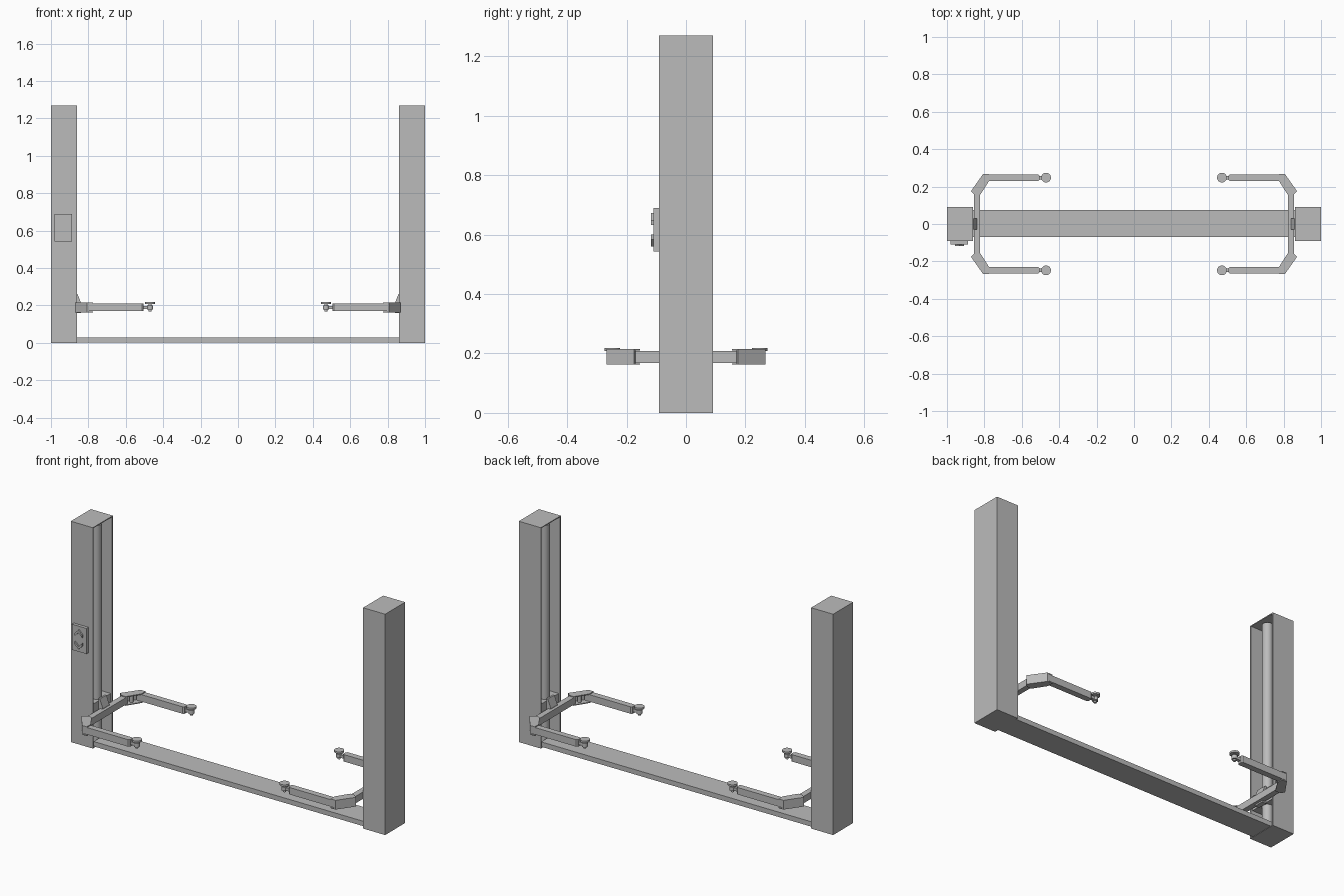
import bpy, bmesh, math

if "Cube" in bpy.data.objects:
    bpy.data.objects.remove(bpy.data.objects["Cube"])

grey = bpy.data.materials.new("steel grey")
grey.diffuse_color = (0.5, 0.5, 0.5, 1)
grey.use_nodes = True
grey.node_tree.nodes["Principled BSDF"].inputs["Base Color"].default_value = grey.diffuse_color


def finish(name, bm):
    bmesh.ops.recalc_face_normals(bm, faces=bm.faces)
    me = bpy.data.meshes.new(name)
    bm.to_mesh(me)
    bm.free()
    me.materials.append(grey)
    ob = bpy.data.objects.new(name, me)
    bpy.context.collection.objects.link(ob)
    return ob


def prism(name, pts, lo, hi, axis="z"):
    """Extrude an outline: (x, y) along z, or (x, z) along y."""
    bm = bmesh.new()
    put = (lambda a, b, c: (a, b, c)) if axis == "z" else (lambda a, b, c: (a, c, b))
    face = bm.faces.new([bm.verts.new(put(a, b, lo)) for a, b in pts])
    up = bmesh.ops.extrude_face_region(bm, geom=[face])["geom"]
    shift = (0, 0, hi - lo) if axis == "z" else (0, hi - lo, 0)
    bmesh.ops.translate(bm, vec=shift, verts=[v for v in up if isinstance(v, bmesh.types.BMVert)])
    return finish(name, bm)


def box(name, x0, x1, y0, y1, z0, z1):
    return prism(name, [(x0, y0), (x1, y0), (x1, y1), (x0, y1)], z0, z1)


def rod(name, x, y, r, z0, z1, n=32):
    bm = bmesh.new()
    bmesh.ops.create_cone(bm, cap_ends=True, segments=n, radius1=r, radius2=r, depth=z1 - z0)
    bmesh.ops.translate(bm, vec=(x, y, (z0 + z1) / 2), verts=bm.verts)
    for f in bm.faces:
        f.smooth = len(f.verts) == 4
    for e in bm.edges:
        e.smooth = all(f.smooth for f in e.link_faces)
    return finish(name, bm)


def flip(pts, sx, sy):
    return [(x * sx, y * sy) for x, y in pts]


# floor beam joining the posts
box("floor_beam", -0.87, 0.87, -0.07, 0.075, 0.002, 0.03)

for sx, side in ((-1, "left"), (1, "right")):
    # post: channel open toward the middle, capped at both ends
    t = 0.006
    channel = [(0.86, -0.091), (1, -0.091), (1, 0.091), (0.86, 0.091),
               (0.86, 0.091 - t), (1 - t, 0.091 - t), (1 - t, t - 0.091), (0.86, t - 0.091)]
    prism(side + "_post", flip(channel, sx, 1), 0, 1.27)
    for part, z in (("post_cap", 1.265), ("post_foot", 0)):
        box(f"{side}_{part}", 0.86 * sx, sx, -0.091, 0.091, z, z + 0.005)

    # lifting cylinder and sliding carriage
    rod(side + "_lift_cylinder", 0.9 * sx, 0, 0.028, 0.005, 1.25)
    box(side + "_carriage", 0.866 * sx, 0.96 * sx, -0.08, 0.08, 0.165, 0.25)
    fin = [(0.868, 0.16), (0.84, 0.16), (0.84, 0.215), (0.858, 0.262), (0.868, 0.262)]
    prism(side + "_carriage_bracket", flip(fin, sx, 1), -0.03, 0.03, "y")

    # cross arm in front of the post
    box(side + "_cross_arm", 0.823 * sx, 0.856 * sx, -0.17, 0.17, 0.168, 0.208)

    for sy, end in ((-1, "front"), (1, "back")):
        tag = f"{side}_{end}_"
        # elbow: two plates joined by an outer web, with a pivot pin between
        plate = [(0.872, 0.175), (0.852, 0.155), (0.823, 0.155),
                 (0.775, 0.230), (0.775, 0.267), (0.807, 0.267)]
        web = [(0.872, 0.175), (0.807, 0.267), (0.797, 0.267), (0.859, 0.170)]
        for part, z in (("lower", 0.162), ("upper", 0.210)):
            prism(f"{tag}elbow_{part}_plate", flip(plate, sx, sy), z, z + 0.005)
        prism(tag + "elbow_web", flip(web, sx, sy), 0.162, 0.215)
        rod(tag + "elbow_pin", 0.822 * sx, 0.205 * sy, 0.011, 0.163, 0.214, 16)

        # swing arm with chamfered tip
        arm = [(0.807, 0.230), (0.513, 0.230), (0.505, 0.236),
               (0.505, 0.259), (0.513, 0.265), (0.807, 0.265)]
        prism(tag + "swing_arm", flip(arm, sx, sy), 0.170, 0.210)
        box(tag + "arm_tongue", 0.47 * sx, 0.51 * sx, 0.238 * sy, 0.257 * sy, 0.181, 0.198)

        # lifting pad on a screw
        rod(tag + "pad_collar", 0.47 * sx, 0.248 * sy, 0.016, 0.178, 0.200)
        rod(tag + "pad_screw", 0.47 * sx, 0.248 * sy, 0.008, 0.168, 0.212, 16)
        rod(tag + "pad_disc", 0.47 * sx, 0.248 * sy, 0.026, 0.208, 0.219)

# control panel with up and down arrows on the left post
box("control_panel", -0.98, -0.888, -0.109, -0.09, 0.543, 0.69)
chevron = [(-0.024, -0.020), (0, 0.004), (0.024, -0.020),
           (0.024, -0.004), (0, 0.020), (-0.024, -0.004)]
for name, s, z in (("up_button", 1, 0.652), ("down_button", -1, 0.580)):
    prism(name, [(-0.934 + x, z + s * y) for x, y in chevron], -0.117, -0.108, "y")
